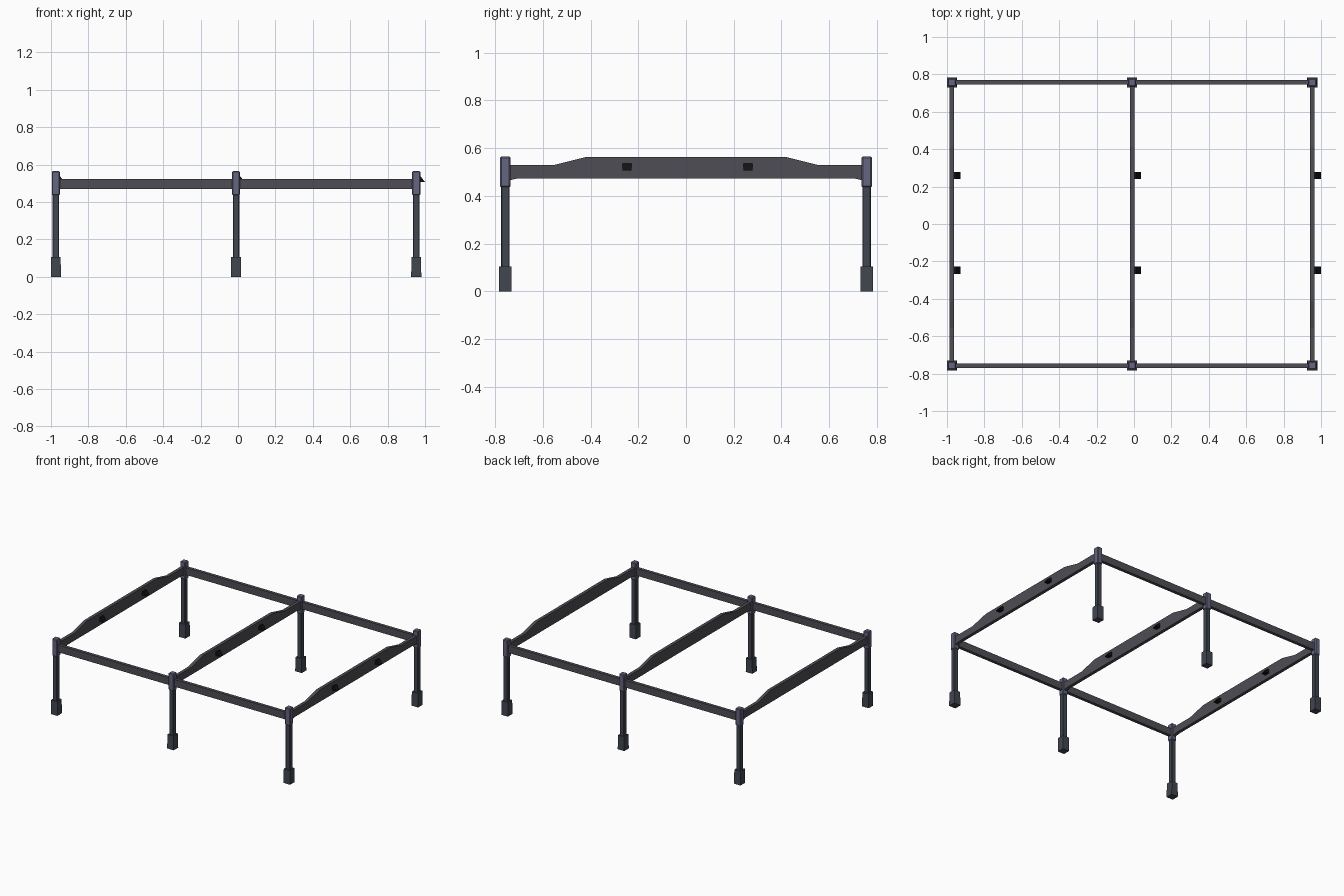
import bpy, bmesh
from mathutils import Vector

if "Cube" in bpy.data.objects:
    bpy.data.objects.remove(bpy.data.objects["Cube"])

POST_X = (-0.974, -0.0105, 0.953)
POST_Y = 0.757


def material(name, rgb):
    m = bpy.data.materials.new(name)
    m.diffuse_color = (*rgb, 1)
    m.use_nodes = True
    m.node_tree.nodes["Principled BSDF"].inputs["Base Color"].default_value = m.diffuse_color
    return m


CAP = material("cap_blue_grey", (0.13, 0.13, 0.22))
BEAM = material("beam_grey", (0.075, 0.075, 0.09))
LEG = material("leg_slate", (0.052, 0.062, 0.08))
CLIP = material("clip_black", (0.006, 0.006, 0.006))


def finish(name, bm, mat):
    bmesh.ops.recalc_face_normals(bm, faces=bm.faces)
    me = bpy.data.meshes.new(name)
    bm.to_mesh(me)
    bm.free()
    me.materials.append(mat)
    ob = bpy.data.objects.new(name, me)
    bpy.context.collection.objects.link(ob)
    return ob


def box(name, lo, hi, mat, bevel=0.0, taper=1.0):
    """Box between two corners, with optional narrower top and chamfer."""
    lo, hi = Vector(lo), Vector(hi)
    size, mid = hi - lo, (lo + hi) / 2
    bm = bmesh.new()
    bmesh.ops.create_cube(bm, size=1)
    for v in bm.verts:
        t = taper if v.co.z > 0 else 1.0
        v.co = Vector((v.co.x * size.x * t, v.co.y * size.y * t, v.co.z * size.z)) + mid
    if bevel:
        bmesh.ops.bevel(bm, geom=bm.edges[:], offset=bevel, segments=1, affect='EDGES')
    return finish(name, bm, mat)


def prism(name, points, axis_vec, mat):
    """Extrude a closed outline of 3D points along a vector."""
    bm = bmesh.new()
    face = bm.faces.new([bm.verts.new(p) for p in points])
    ext = bmesh.ops.extrude_face_region(bm, geom=[face], use_keep_orig=True)
    moved = [g for g in ext["geom"] if isinstance(g, bmesh.types.BMVert)]
    bmesh.ops.translate(bm, verts=moved, vec=axis_vec)
    return finish(name, bm, mat)


def column(name, x, y, half, z0, z1, mat, **kw):
    return box(name, (x - half, y - half, z0), (x + half, y + half, z1), mat, **kw)


# Legs with feet and corner caps
for i, x in enumerate(POST_X):
    for side, y in (("front", -POST_Y), ("back", POST_Y)):
        column(f"foot_{side}_{i}", x, y, 0.027, 0, 0.105, LEG, taper=0.96)
        column(f"leg_{side}_{i}", x, y, 0.0175, 0.10, 0.445, LEG, bevel=0.003)
        column(f"corner_cap_{side}_{i}", x, y, 0.0215, 0.436, 0.565, CAP, bevel=0.005)

# Straight long rails between neighbouring posts
for side, y in (("front", -POST_Y), ("back", POST_Y)):
    for i in range(2):
        box(f"long_rail_{side}_{i}", (POST_X[i] + 0.015, y - 0.012, 0.47),
            (POST_X[i + 1] - 0.015, y + 0.012, 0.524), BEAM)

# Cross beams with raised middle and flared ends, plus wedge clips
half = [(0.742, 0.465), (0.742, 0.529), (0.555, 0.529), (0.415, 0.564)]
outline = [(0.70, 0.474)] + [(0.725, 0.469)] + half
outline += [(-y, z) for y, z in reversed(outline)]
for i, x in enumerate(POST_X):
    prism(f"cross_beam_{i}", [(x - 0.012, y, z) for y, z in outline],
          Vector((0.024, 0, 0)), BEAM)
    for j, y in enumerate((-0.247, 0.26)):
        wedge = [(0.010, 0.507), (0.047, 0.507), (0.024, 0.536), (0.010, 0.536)]
        prism(f"clip_{i}_{j}", [(x + dx, y - 0.019, z) for dx, z in wedge],
              Vector((0, 0.038, 0)), CLIP)
